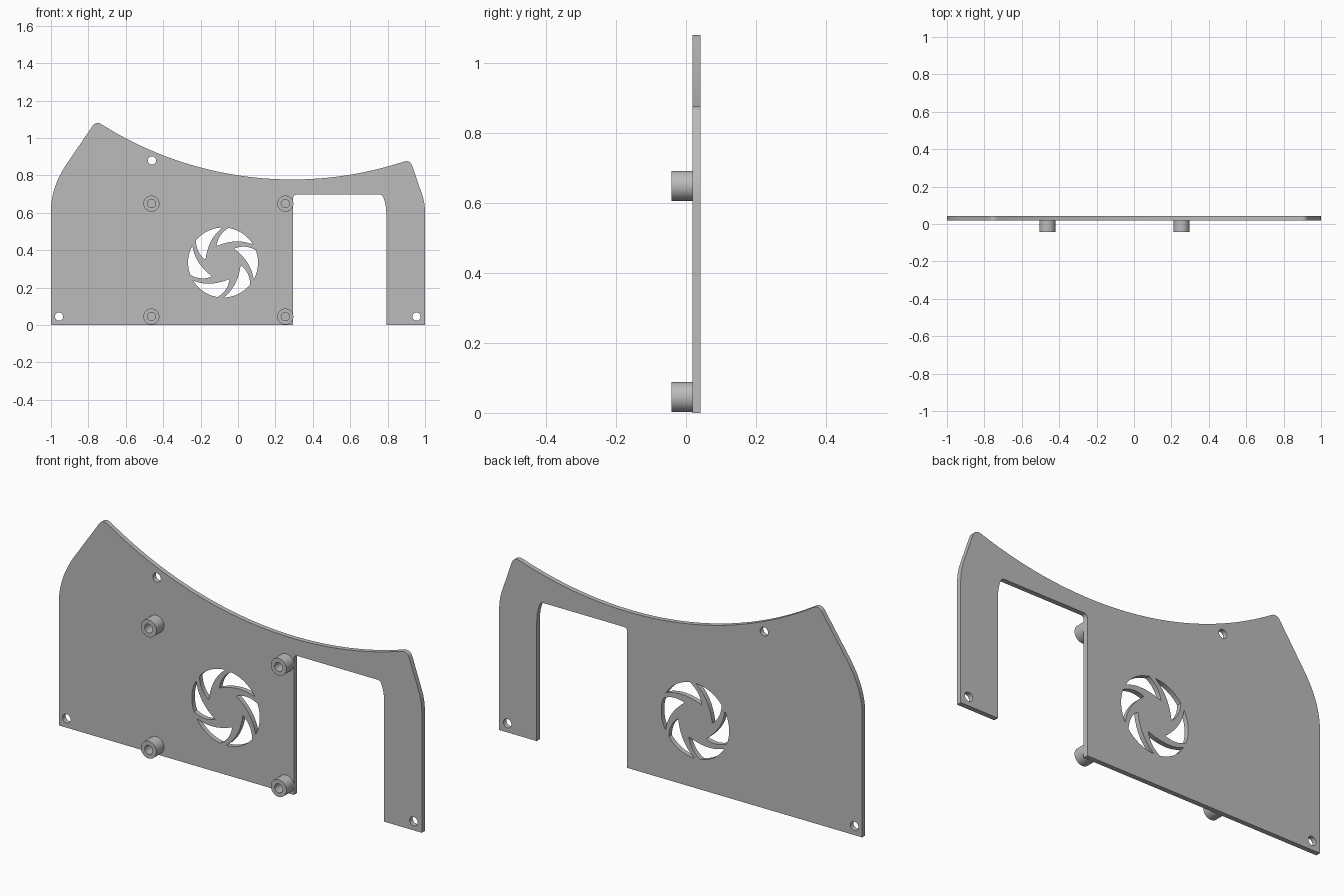
import bpy
from math import sin, cos, pi, radians, sqrt
from mathutils import Vector

cube = bpy.data.objects.get("Cube")
if cube:
    bpy.data.objects.remove(cube, do_unlink=True)

grey = bpy.data.materials.new("plain grey")
grey.use_nodes = True
grey.diffuse_color = (0.5, 0.5, 0.5, 1)
grey.node_tree.nodes["Principled BSDF"].inputs["Base Color"].default_value = (0.5, 0.5, 0.5, 1)


def bend(a, control, b, steps=10):
    """Points of a smooth bend from a to b, pulled towards control."""
    a, c, b = Vector(a), Vector(control), Vector(b)
    return [a * (1 - t) ** 2 + c * 2 * t * (1 - t) + b * t * t
            for t in (i / steps for i in range(steps + 1))]


def bend_through(a, mid, b):
    """Smooth bend that passes through mid."""
    a, mid, b = Vector(a), Vector(mid), Vector(b)
    return bend(a, mid * 2 - (a + b) / 2, b)


def circle(x, z, radius, sides=40):
    return [Vector((x + radius * cos(2 * pi * i / sides), z + radius * sin(2 * pi * i / sides)))
            for i in range(sides)]


def extruded(name, loops, y_front, y_back):
    """Solid from an outer loop and hole loops in the x-z plane."""
    curve = bpy.data.curves.new(name, 'CURVE')
    curve.dimensions = '2D'
    curve.fill_mode = 'BOTH'
    curve.extrude = (y_back - y_front) / 2
    for loop in loops:
        spline = curve.splines.new('POLY')
        spline.points.add(len(loop) - 1)
        for point, p in zip(spline.points, loop):
            point.co = (p.x, p.y, 0, 1)
        spline.use_cyclic_u = True
    obj = bpy.data.objects.new(name, curve)
    bpy.context.collection.objects.link(obj)
    obj.rotation_euler.x = pi / 2
    obj.location.y = (y_front + y_back) / 2
    bpy.ops.object.select_all(action='DESELECT')
    obj.select_set(True)
    bpy.context.view_layer.objects.active = obj
    bpy.ops.object.convert(target='MESH')
    obj = bpy.context.object
    obj.name = name
    # Weld caps to walls
    bpy.ops.object.mode_set(mode='EDIT')
    bpy.ops.mesh.select_all(action='SELECT')
    bpy.ops.mesh.remove_doubles(threshold=0.0001)
    bpy.ops.mesh.normals_make_consistent(inside=False)
    bpy.ops.object.mode_set(mode='OBJECT')
    bpy.ops.object.shade_smooth_by_angle(angle=radians(30))
    obj.data.materials.clear()
    obj.data.materials.append(grey)
    return obj


# Plate outline: left shoulder, sagging top edge, right shoulder, leg cut-out
R = 1.91
left_x, right_x, low_x, low_z = -0.73, 0.885, 0.29, 0.778
sag = []
for i in range(49):
    x = left_x + (right_x - left_x) * i / 48
    sag.append(Vector((x, low_z + R - sqrt(R * R - (x - low_x) ** 2))))
outline = [Vector((-1, 0))]
outline += bend((-1, 0.61), (-1, 0.74), (-0.91, 0.87), 14)
outline += bend((-0.785, 1.053), (-0.762, 1.094), sag[0])
outline += sag[1:]
outline += bend(sag[-1], (0.918, 0.885), (0.932, 0.85))[1:]
outline += bend((0.985, 0.695), (1, 0.65), (1, 0.60))
outline += [Vector((1, 0)), Vector((0.793, 0))]
outline += bend((0.793, 0.59), (0.793, 0.64), (0.778, 0.68))
outline += bend((0.778, 0.68), (0.772, 0.697), (0.755, 0.697))[1:]
outline += bend((0.315, 0.697), (0.295, 0.697), (0.295, 0.677))
outline += [Vector((0.295, 0))]

# Screw holes
holes = [circle(x, z, 0.022) for x, z in ((-0.46, 0.88), (-0.957, 0.045), (0.955, 0.045))]


# Six swirling vent openings
def vent_point(angle, radius):
    return Vector((-0.08 + radius * cos(radians(angle)), 0.334 + radius * sin(radians(angle))))


for k in range(6):
    turn = 60 * k
    start, end = vent_point(turn + 31, 0.187), vent_point(turn + 81, 0.187)
    tip = vent_point(turn + 111.5, 0.095)
    opening = [vent_point(turn + 31 + 50 * i / 12, 0.187) for i in range(12)]
    opening += bend_through(end, vent_point(turn + 96, 0.144), tip)
    opening += bend_through(tip, vent_point(turn + 59, 0.1315), start)[1:-1]
    holes.append(opening)

extruded("plate", [outline] + holes, 0.018, 0.042)

# Hollow standoffs on the front
for side, x in (("right", -0.463), ("left", 0.253)):
    for level, z in (("lower", 0.045), ("upper", 0.649)):
        extruded(f"{level}_{side}_standoff",
                 [circle(x, z, 0.043), circle(x, z, 0.022)], -0.042, 0.018)
